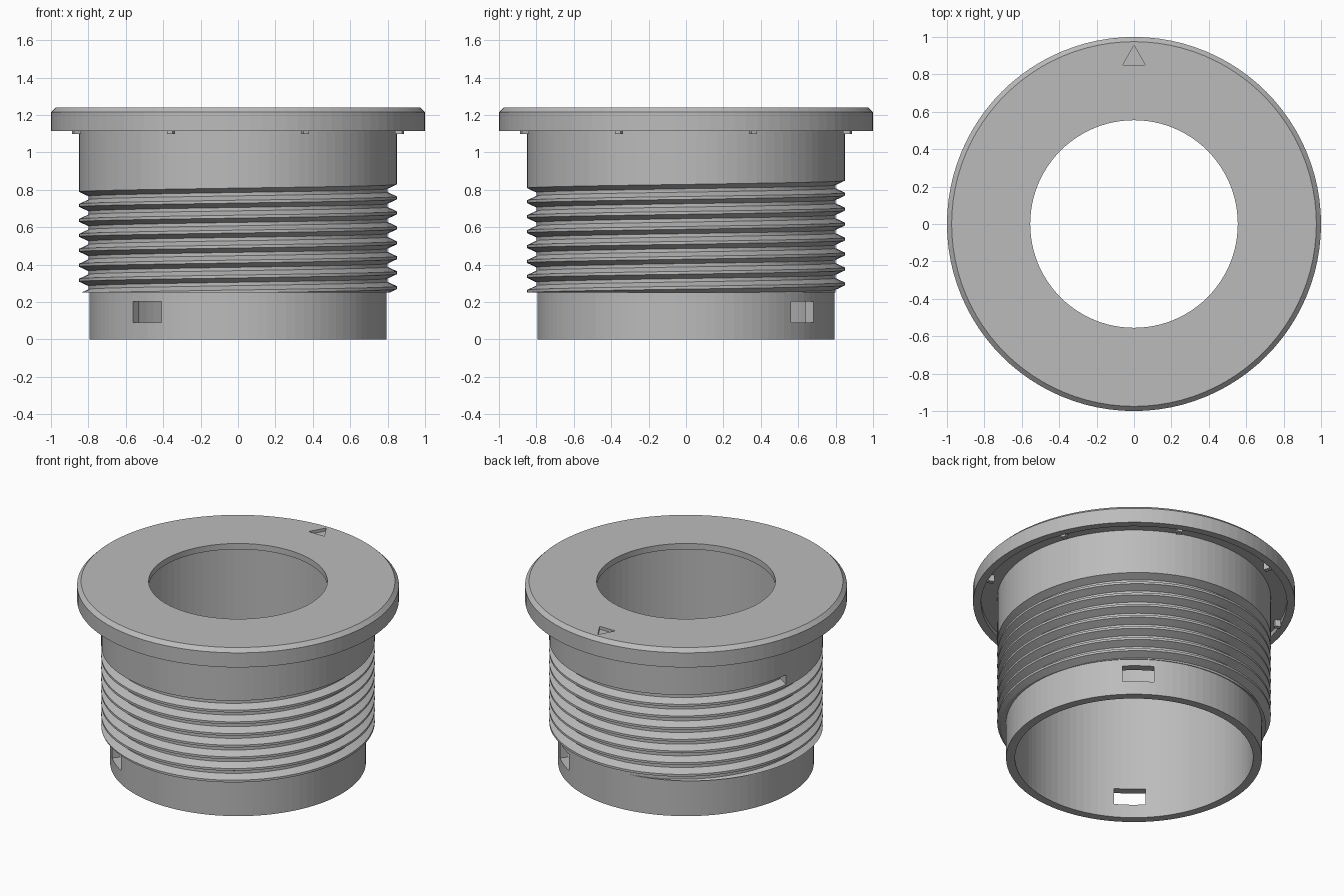
import bpy, bmesh, math
from mathutils import Matrix

if "Cube" in bpy.data.objects:
    bpy.data.objects.remove(bpy.data.objects["Cube"])

SEG = 96          # sides of every round part
PITCH = 0.08      # rise of the thread per turn

grey = bpy.data.materials.new("light_grey")
grey.diffuse_color = (0.50, 0.50, 0.50, 1.0)
grey.use_nodes = True
grey.node_tree.nodes["Principled BSDF"].inputs["Base Color"].default_value = grey.diffuse_color


def make(name, bm):
    bmesh.ops.recalc_face_normals(bm, faces=bm.faces)
    me = bpy.data.meshes.new(name)
    bm.to_mesh(me)
    bm.free()
    me.materials.append(grey)
    ob = bpy.data.objects.new(name, me)
    bpy.context.collection.objects.link(ob)
    return ob


def sweep(name, profile, steps, closed, place):
    """Join copies of a closed profile set by place(r, z, step)."""
    bm = bmesh.new()
    rings = [[bm.verts.new(place(r, z, i)) for r, z in profile] for i in range(steps)]
    n = len(profile)
    for i in range(steps if closed else steps - 1):
        a, b = rings[i], rings[(i + 1) % steps]
        for j in range(n):
            k = (j + 1) % n
            bm.faces.new((a[j], b[j], b[k], a[k]))
    if not closed:
        bm.faces.new(rings[0])
        bm.faces.new(rings[-1])
    return make(name, bm)


def box(name, size, centre, angle):
    bm = bmesh.new()
    m = Matrix.Rotation(angle, 4, 'Z') @ Matrix.Translation(centre) @ Matrix.Diagonal((*size, 1))
    bmesh.ops.create_cube(bm, size=1, matrix=m)
    return make(name, bm)


def cut(target, cutter):
    cutter.hide_render = True
    mod = target.modifiers.new("cut", 'BOOLEAN')
    mod.operation = 'DIFFERENCE'
    mod.solver = 'EXACT'
    mod.object = cutter
    bpy.context.view_layer.objects.active = target
    bpy.ops.object.modifier_apply(modifier=mod.name)
    bpy.data.objects.remove(cutter)


def on_circle(r, z, i):
    a = 2 * math.pi * i / SEG
    return (r * math.cos(a), r * math.sin(a), z)


# Hollow body with collar, neck, recessed flange and thin lid
profile = [(0.74, 0), (0.795, 0), (0.795, 0.25), (0.85, 0.25), (0.85, 1.145),
           (0.95, 1.145), (0.95, 1.115), (1.0, 1.115), (1.0, 1.215), (0.975, 1.24),
           (0.555, 1.24), (0.555, 1.20), (0.74, 1.20)]
body = sweep("threaded_body", profile, SEG, True, on_circle)

# Helical thread groove, ending near the back left
END = math.radians(532)
START = END - 2 * math.pi * 8


def on_helix(r, dz, i):
    a = START + 2 * math.pi * i / SEG
    return (r * math.cos(a), r * math.sin(a), 0.757 + dz + PITCH * (a - math.pi) / (2 * math.pi))


groove = sweep("thread_groove", [(0.80, -0.009), (0.862, -0.038), (0.862, 0.038), (0.80, 0.009)],
               SEG * 8 + 1, False, on_helix)
cut(body, groove)

# Two opposite windows through the collar
for deg in (52, 232):
    cut(body, box("window_cutter", (0.3, 0.195, 0.112), (0.77, 0, 0.148), math.radians(deg)))

# Engraved triangle mark on the lid
bm = bmesh.new()
low = [bm.verts.new((x, y, 1.22)) for x, y in ((-0.06, 0.85), (0.06, 0.85), (0, 0.955))]
face = bm.faces.new(low)
top = bmesh.ops.extrude_face_region(bm, geom=[face])["geom"]
bmesh.ops.translate(bm, vec=(0, 0, 0.1), verts=[v for v in top if isinstance(v, bmesh.types.BMVert)])
cut(body, make("mark_cutter", bm))

# Eight small pins in the recess under the flange
for i in range(8):
    box("flange_pin_%d" % (i + 1), (0.04, 0.03, 0.05), (0.934, 0, 1.125),
        math.radians(22.5 + 45 * i))
